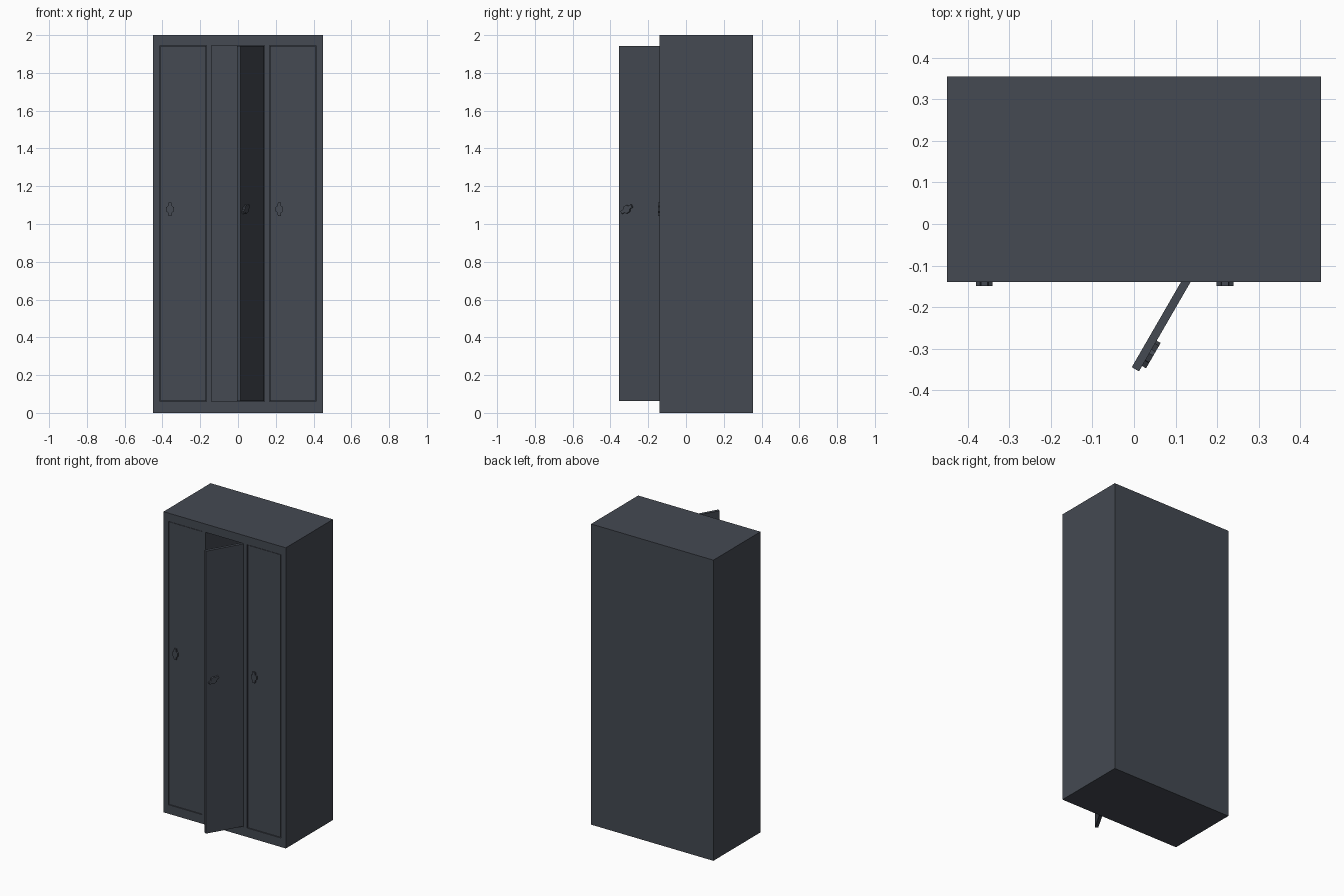
import bpy, bmesh, math
from mathutils import Matrix, Vector

cube = bpy.data.objects.get("Cube")
if cube:
    bpy.data.objects.remove(cube, do_unlink=True)

steel = bpy.data.materials.new("slate_steel")
steel.use_nodes = True
colour = (0.058, 0.067, 0.084, 1)
steel.diffuse_color = colour
steel.node_tree.nodes["Principled BSDF"].inputs["Base Color"].default_value = colour

FRONT, BACK = -0.14, 0.355
LOW, HIGH = 0.06, 1.945
OPENINGS = [(-0.413, -0.166), (-0.14, 0.14), (0.166, 0.413)]


def finish(name, bm, matrix=Matrix()):
    bmesh.ops.recalc_face_normals(bm, faces=bm.faces)
    mesh = bpy.data.meshes.new(name)
    bm.to_mesh(mesh)
    bm.free()
    mesh.materials.append(steel)
    obj = bpy.data.objects.new(name, mesh)
    obj.matrix_world = matrix
    bpy.context.collection.objects.link(obj)
    return obj


def box(bm, low, high):
    low, high = Vector(low), Vector(high)
    matrix = Matrix.Translation((low + high) / 2) @ Matrix.Diagonal((*(high - low), 1))
    bmesh.ops.create_cube(bm, size=1, matrix=matrix)


# Cabinet: one block with three deep compartments pushed in from the front
bm = bmesh.new()
box(bm, (-0.45, FRONT, 0), (0.45, BACK, 2))
cuts = [((x, 0, 0), (1, 0, 0)) for pair in OPENINGS for x in pair]
cuts += [((0, 0, z), (0, 0, 1)) for z in (LOW, HIGH)]
for point, normal in cuts:
    geom = bm.verts[:] + bm.edges[:] + bm.faces[:]
    bmesh.ops.bisect_plane(bm, geom=geom, plane_co=point, plane_no=normal)


def in_opening(face):
    c = face.calc_center_median()
    return (c.y < FRONT + 0.001 and LOW < c.z < HIGH
            and any(a < c.x < b for a, b in OPENINGS))


mouths = [f for f in bm.faces if in_opening(f)]
inner = bmesh.ops.extrude_discrete_faces(bm, faces=mouths)["faces"]
bmesh.ops.translate(bm, verts=[v for f in inner for v in f.verts], vec=(0, 0.475, 0))
bmesh.ops.dissolve_limit(bm, angle_limit=0.01, verts=bm.verts[:], edges=bm.edges[:])
finish("locker_cabinet", bm)


# Doors hang from their +x edge; the latch sits near the free edge
def door(side, hinge, width, swing, latch_turn):
    place = Matrix.Translation(hinge) @ Matrix.Rotation(math.radians(swing), 4, "Z")
    bm = bmesh.new()
    box(bm, (-width, 0, LOW + 0.003), (0, 0.02, HIGH - 0.003))
    finish(side + "_door", bm, place)

    # Latch: a lever with a wider round middle
    half = [(0.008, 0.036), (0.01, 0.018), (0.02, 0.011)]
    right = half + [(x, -z) for x, z in reversed(half)]
    outline = right + [(-x, -z) for x, z in right]
    bm = bmesh.new()
    face = bm.faces.new([bm.verts.new((x, 0, z)) for x, z in outline])
    top = bmesh.ops.extrude_face_region(bm, geom=[face])["geom"]
    moved = [v for v in top if isinstance(v, bmesh.types.BMVert)]
    bmesh.ops.translate(bm, verts=moved, vec=(0, -0.011, 0))
    turn = Matrix.Rotation(math.radians(latch_turn), 4, "Y")
    finish(side + "_latch", bm, place @ Matrix.Translation((0.05 - width, 0, 1.078)) @ turn)


door("right", (-0.169, FRONT + 0.002, 0), 0.241, 0, 0)
door("middle", (0.137, FRONT + 0.002, 0), 0.25, 60, 60)
door("left", (0.41, FRONT + 0.002, 0), 0.241, 0, 0)
